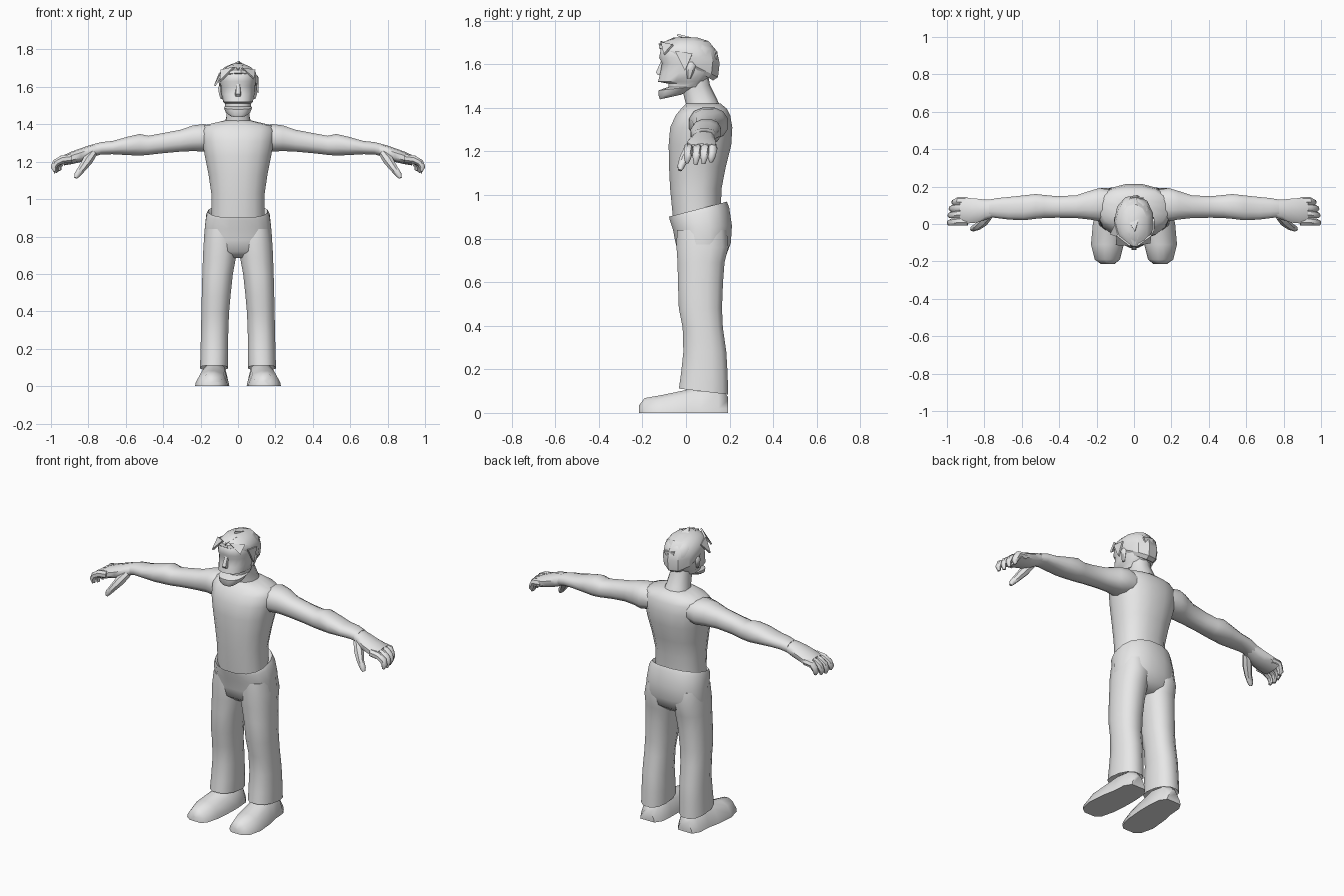
import bpy, bmesh, math
from mathutils import Vector

grey = bpy.data.materials.new("plain grey")
grey.diffuse_color = (0.8, 0.8, 0.8, 1)


def finish(name, bm, mirror=False, angle=50):
    bmesh.ops.recalc_face_normals(bm, faces=bm.faces)
    me = bpy.data.meshes.new(name)
    bm.to_mesh(me)
    bm.free()
    me.materials.append(grey)
    ob = bpy.data.objects.new(name, me)
    bpy.context.collection.objects.link(ob)
    bpy.ops.object.select_all(action='DESELECT')
    ob.select_set(True)
    bpy.context.view_layer.objects.active = ob
    bpy.ops.object.shade_smooth_by_angle(angle=math.radians(angle))
    if mirror:
        ob.modifiers.new("mirror", 'MIRROR').use_mirror_merge = False
    return ob


def skin(bm, loops):
    rows = [[bm.verts.new(p) for p in loop] for loop in loops]
    n = len(rows[0])
    for a, b in zip(rows, rows[1:]):
        for i in range(n):
            j = (i + 1) % n
            bm.faces.new((a[i], a[j], b[j], b[i]))
    bm.faces.new(rows[0])
    bm.faces.new(rows[-1])


def loft(name, axis, rings, n=12, power=0.85, mirror=False, angle=50):
    """Rings: station, a min, a max, b min, b max, optional rise along b."""
    loops = []
    for s, a0, a1, b0, b1, *rise in rings:
        loop = []
        for i in range(n):
            t = 2 * math.pi * (i + 0.5) / n
            c, d = math.cos(t), math.sin(t)
            u = math.copysign(abs(c) ** power, c)
            v = math.copysign(abs(d) ** power, d)
            a = (a0 + a1) / 2 + u * (a1 - a0) / 2
            b = (b0 + b1) / 2 + v * (b1 - b0) / 2
            k = s + (rise[0] * v / 2 if rise else 0)
            loop.append({'x': (k, a, b), 'y': (a, k, b), 'z': (a, b, k)}[axis])
        loops.append(loop)
    bm = bmesh.new()
    skin(bm, loops)
    return finish(name, bm, mirror, angle)


def tube(name, path, radii, n=7, side=(0, 1, 0), mirror=True):
    """Round tube along a bent path."""
    pts = [Vector(p) for p in path]
    loops = []
    for i, (p, r) in enumerate(zip(pts, radii)):
        d = (pts[min(i + 1, len(pts) - 1)] - pts[max(i - 1, 0)]).normalized()
        u = (Vector(side) - d * d.dot(Vector(side))).normalized()
        v = d.cross(u)
        loops.append([p + r * (u * math.cos(t) + v * math.sin(t))
                      for t in (2 * math.pi * k / n for k in range(n))])
    bm = bmesh.new()
    skin(bm, loops)
    return finish(name, bm, mirror)


# Torso and neck
loft("torso", 'z', [
    (0.88, -.145, .145, -.06, .16), (1.03, -.145, .145, -.075, .165),
    (1.13, -.16, .16, -.08, .185), (1.23, -.18, .18, -.082, .21),
    (1.31, -.195, .195, -.075, .215), (1.365, -.2, .2, -.05, .205),
    (1.395, -.18, .18, -.025, .19), (1.42, -.075, .075, 0, .16)], n=16)
loft("neck", 'z', [
    (1.37, -.085, .085, .0, .17, .02), (1.43, -.066, .066, .0, .14, .03),
    (1.49, -.06, .06, -.015, .11, .03), (1.56, -.062, .062, -.03, .1)], n=10)

# Trousers: hips and two legs
loft("trouser_hips", 'z', [
    (.90, -.13, .13, -.055, .165, .06), (.935, -.16, .16, -.08, .19, .07),
    (.915, -.172, .172, -.077, .2, .06), (.85, -.18, .18, -.062, .213, .02),
    (.78, -.186, .186, -.05, .208), (.72, -.18, .18, -.035, .185),
    (.685, -.1, .1, .01, .14)], n=16)
loft("trouser_leg", 'z', [
    (.84, .01, .175, -.045, .19), (.76, .003, .187, -.047, .198),
    (.69, .008, .19, -.042, .18), (.6, .025, .193, -.04, .173),
    (.48, .038, .196, -.036, .168), (.39, .046, .198, -.018, .172),
    (.28, .05, .2, -.015, .188), (.18, .05, .203, -.026, .194),
    (.098, .052, .205, -.036, .197, -.028), (.12, .07, .185, -.01, .175)],
    mirror=True)

# Shoes: wide flat sole rising to the ankle
shoe_stations = [(-.215, .105, .175, .035), (-.19, .075, .21, .068),
                 (-.11, .055, .23, .082), (0, .046, .22, .105),
                 (.07, .046, .205, .13), (.15, .052, .2, .12), (.192, .08, .175, .075)]
bm = bmesh.new()
skin(bm, [[(x0, y, 0), (x1, y, 0), (x1 - .004, y, .02), (x1 - .028, y, h * .78),
           (.6 * x1 + .4 * x0, y, h), (.4 * x1 + .6 * x0, y, h),
           (x0 + .024, y, h * .78), (x0 + .004, y, .02)]
          for y, x0, x1, h in shoe_stations])
finish("shoe", bm, mirror=True)

# Arms with shoulder, elbow and wrist
loft("arm", 'x', [
    (.1, .03, .18, 1.27, 1.385), (.185, .012, .195, 1.252, 1.403),
    (.24, .022, .178, 1.255, 1.396), (.31, .03, .155, 1.252, 1.372),
    (.41, .032, .15, 1.243, 1.353), (.48, .03, .157, 1.235, 1.34),
    (.525, .026, .162, 1.231, 1.35), (.59, .018, .155, 1.234, 1.335),
    (.67, .022, .146, 1.239, 1.312), (.73, .03, .14, 1.238, 1.306),
    (.775, .035, .132, 1.226, 1.294)], mirror=True)

# Hand: palm, four bent fingers, thumb
loft("palm", 'x', [
    (.75, .035, .132, 1.235, 1.298), (.795, .02, .133, 1.212, 1.288),
    (.84, .005, .138, 1.198, 1.272), (.89, .0, .142, 1.187, 1.254),
    (.93, .004, .142, 1.18, 1.236)], n=10, mirror=True)
for label, y, tip, drop in (("index", .012, .99, .0), ("middle", .052, .986, -.008),
                            ("ring", .088, .98, -.004), ("little", .122, .965, .004)):
    tube(label + "_finger", [
        (.89, y, 1.218), (.94, y, 1.212), (tip - .015, y - .003, 1.193),
        (tip - .005, y - .006, 1.17), (tip - .012, y - .008, 1.148 + drop)],
        (.022, .022, .02, .017, .009))
tube("thumb", [(.775, .045, 1.245), (.805, .015, 1.205), (.835, -.012, 1.162),
               (.86, -.024, 1.13), (.868, -.028, 1.113)],
     (.022, .028, .021, .017, .009))

# Head with open mouth, nose and ears
loft("head", 'z', [
    (1.45, -.045, .045, -.12, -.02, .022), (1.466, -.066, .066, -.126, .015, .03),
    (1.49, -.076, .076, -.128, .06, .02), (1.496, -.07, .07, -.082, .07),
    (1.511, -.072, .072, -.082, .08), (1.52, -.08, .08, -.13, .09),
    (1.56, -.09, .09, -.12, .125), (1.605, -.093, .093, -.112, .14),
    (1.63, -.096, .096, -.125, .143), (1.67, -.092, .092, -.118, .135),
    (1.7, -.07, .07, -.085, .1), (1.712, -.03, .03, -.04, .05)], n=16, power=.8)
bm = bmesh.new()
skin(bm, [[(-.009, -.115, 1.615), (.009, -.115, 1.615), (.009, -.1, 1.615), (-.009, -.1, 1.615)],
          [(-.012, -.138, 1.562), (.012, -.138, 1.562), (.02, -.1, 1.56), (-.02, -.1, 1.56)],
          [(-.012, -.128, 1.55), (.012, -.128, 1.55), (.018, -.1, 1.55), (-.018, -.1, 1.55)]])
finish("nose", bm)
loft("ear", 'z', [
    (1.535, .08, .094, .005, .022), (1.56, .08, .103, .002, .035),
    (1.595, .08, .108, .003, .045), (1.61, .085, .1, .012, .035)], n=6, mirror=True)

# Hair: cap tilted down at the back, with pointed locks
loft("hair", 'z', [
    (1.59, -.088, .088, -.09, .125, -.13), (1.605, -.1, .1, -.118, .148, -.13),
    (1.64, -.106, .106, -.126, .156, -.07), (1.675, -.098, .098, -.122, .143, -.03),
    (1.706, -.072, .072, -.095, .105), (1.724, -.03, .03, -.055, .05)],
    n=11, power=.95, angle=30)


def lock(name, base_a, base_b, tip):
    a, b, c = Vector(base_a), Vector(base_b), Vector(tip)
    off = (b - a).cross(c - a).normalized() * .005
    bm = bmesh.new()
    skin(bm, [[a + off, b + off, c + off], [a - off, b - off, c - off]])
    finish(name, bm)


lock("fringe_lock", (-.02, -.115, 1.705), (-.09, -.06, 1.69), (-.095, -.11, 1.63))
lock("fringe_side_lock", (.02, -.112, 1.7), (.09, -.06, 1.69), (.085, -.1, 1.645))
lock("temple_lock", (-.08, -.07, 1.69), (-.098, .0, 1.67), (-.124, -.055, 1.605))
lock("front_quiff", (-.03, -.05, 1.715), (.03, -.05, 1.715), (.0, -.125, 1.69))
lock("crown_lock", (-.04, .03, 1.71), (.03, .04, 1.715), (.005, -.04, 1.735))
lock("left_side_lock", (.1, -.05, 1.66), (.104, .03, 1.65), (.106, -.005, 1.57))
lock("back_lock", (-.02, .14, 1.66), (.05, .14, 1.65), (.0, .125, 1.54))
